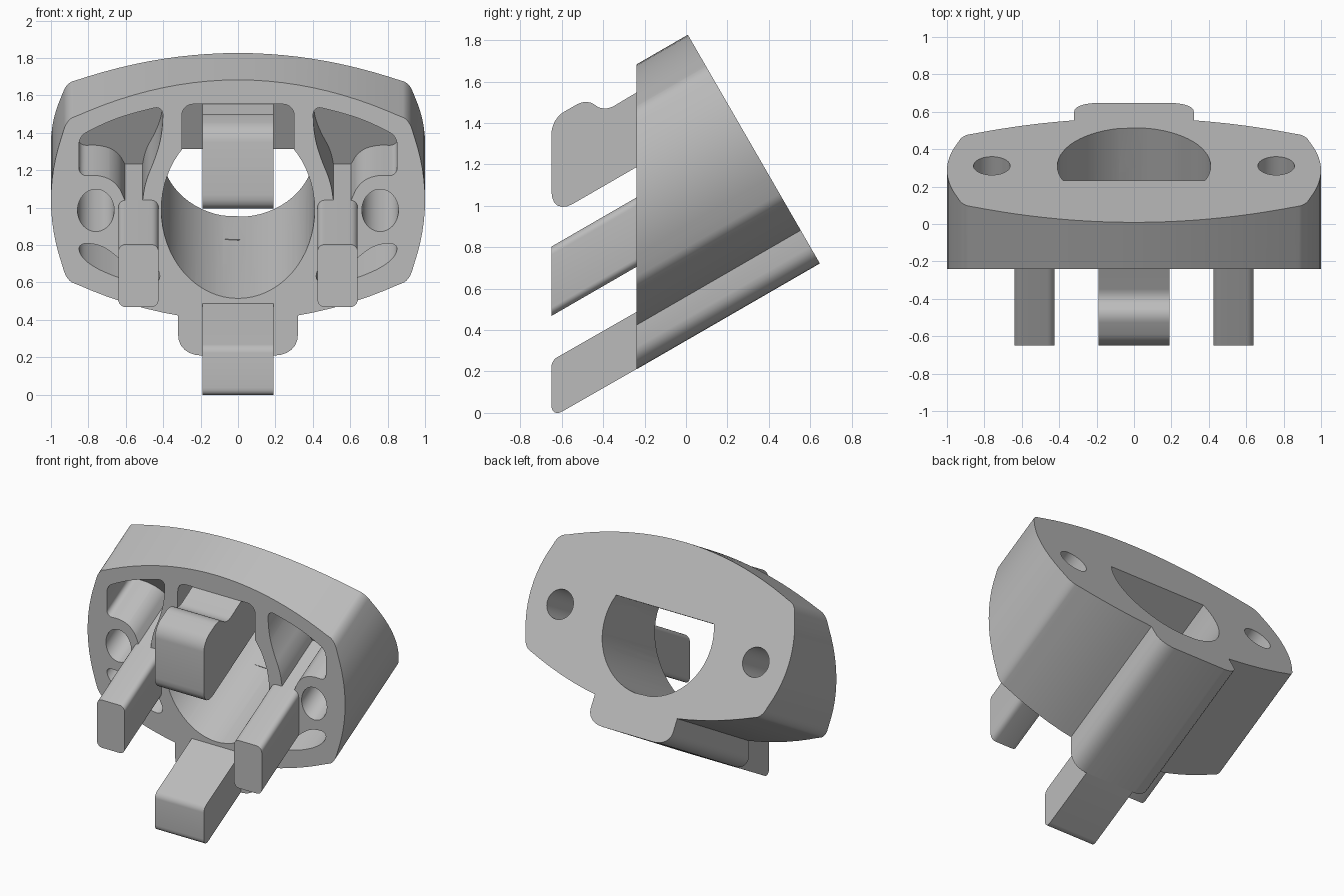
import bpy, bmesh
from math import sin, cos, pi, radians, sqrt
from mathutils import Vector

if "Cube" in bpy.data.objects:
    bpy.data.objects.remove(bpy.data.objects["Cube"])

TILT = radians(30)
AXIS = Vector((0, cos(TILT), sin(TILT)))   # every feature runs along this axis
FRONT = -0.24                              # plane of the vertical front face
BACK = 0.921                               # distance of the slanted back face

grey = bpy.data.materials.new("grey plastic")
grey.use_nodes = True
colour = (0.5, 0.5, 0.5, 1)
grey.diffuse_color = colour
grey.node_tree.nodes["Principled BSDF"].inputs["Base Color"].default_value = colour


def rounded(points, steps=6):
    """Polygon of (a, b, radius) corners with eased corners."""
    out = []
    for i, (a, b, r) in enumerate(points):
        p = Vector((a, b))
        if r == 0:
            out.append(p)
            continue
        before = Vector(points[i - 1][:2]) - p
        after = Vector(points[(i + 1) % len(points)][:2]) - p
        s = p + before.normalized() * min(r, before.length * 0.5)
        e = p + after.normalized() * min(r, after.length * 0.5)
        w = 0.75
        for k in range(steps + 1):
            t = k / steps
            u, v, q = (1 - t) ** 2, 2 * w * t * (1 - t), t * t
            out.append((s * u + p * v + e * q) / (u + v + q))
    return out


def ellipse(x, z, r, n=64):
    """Section of a round bore where it meets the front plane."""
    return [Vector((x + r * cos(2 * pi * i / n), z + r / cos(TILT) * sin(2 * pi * i / n)))
            for i in range(n)]


def loft(name, start, end):
    bm = bmesh.new()
    a = [bm.verts.new(p) for p in start]
    b = [bm.verts.new(p) for p in end]
    n = len(a)
    bm.faces.new(a)
    bm.faces.new(b[::-1])
    for i in range(n):
        j = (i + 1) % n
        bm.faces.new((a[i], b[i], b[j], a[j]))
    bmesh.ops.recalc_face_normals(bm, faces=bm.faces)
    mesh = bpy.data.meshes.new(name)
    bm.to_mesh(mesh)
    bm.free()
    mesh.materials.append(grey)
    obj = bpy.data.objects.new(name, mesh)
    bpy.context.collection.objects.link(obj)
    return obj


def tilted_prism(name, outline, y_start, wall):
    """Sweep a front outline along the axis, stopping `wall` short of the back."""
    start, end = [], []
    for p in outline:
        base = Vector((p.x, FRONT, p.y))
        start.append(base + AXIS * ((y_start - FRONT) / AXIS.y))
        end.append(base + AXIS * (BACK - wall - base.dot(AXIS)))
    return loft(name, start, end)


def side_prism(name, profile, half):
    return loft(name, [(-half, p.x, p.y) for p in profile],
                [(half, p.x, p.y) for p in profile])


def mirror(points):
    return [Vector((-p.x, p.y)) for p in points]


def smooth(obj):
    bpy.ops.object.select_all(action='DESELECT')
    obj.select_set(True)
    bpy.context.view_layer.objects.active = obj
    bpy.ops.object.shade_smooth_by_angle(angle=radians(28))


# Housing outline: bowed rounded box with a tab below, right half then mirrored
def top(x):
    return 1.683 - 0.26 * x * x


def bottom(x):
    return 0.397 + 0.26 * x * x


def side(z):
    return 1 - 0.5 * (z - 1.04) ** 2


half = rounded([(0, 0.21, 0), (0.32, 0.21, 0.12), (0.32, bottom(0.32), 0)])
half += [Vector((x, bottom(x))) for x in (0.4, 0.5, 0.6, 0.7, 0.78)]
corner = rounded([(0.85, bottom(0.85), 0), (0.915, 0.61, 0.08), (side(0.71), 0.71, 0)])
half += corner
half += [Vector((side(z), z)) for z in [0.71 + 0.66 * i / 12 for i in range(1, 12)]]
half += [Vector((p.x, 2.08 - p.y)) for p in reversed(corner)]
half += [Vector((0.08 * i, top(0.08 * i))) for i in range(10, -1, -1)]
body = tilted_prism("housing", half + mirror(half[1:-1])[::-1], FRONT, 0)

# Central bore: D-shaped through the back wall, open to a square notch in front
FLAT = 1.167
bore = ellipse(0, 0.988, 0.41)
edge = 0.41 * sqrt(1 - ((FLAT - 0.988) * cos(TILT) / 0.41) ** 2)
d_shape = [p for p in bore if p.y < FLAT - 0.01]
right = [p for p in d_shape if p.x >= 0]
right.sort(key=lambda p: p.y)
d_shape = right + [Vector((edge, FLAT)), Vector((-edge, FLAT))] + mirror(right[1:])[::-1]
notch = rounded([(-0.3, 0.9, 0), (0.3, 0.9, 0), (0.3, 1.553, 0.06), (-0.3, 1.553, 0.06)])
upper = rounded([(0.4, 1.545, 0.05), (0.62, 1.49, 0.1), (0.76, 1.43, 0.08), (0.85, 1.38, 0.04),
                 (0.85, 1.17, 0.04), (0.73, 1.175, 0.05), (0.645, 1.13, 0.06),
                 (0.605, 1.04, 0), (0.51, 1.04, 0), (0.495, 1.14, 0.06),
                 (0.435, 1.28, 0.08), (0.405, 1.4, 0.06)])
lower = rounded([(0.85, 0.81, 0.04), (0.74, 0.805, 0.05), (0.66, 0.75, 0.03), (0.62, 0.71, 0),
                 (0.45, 0.71, 0), (0.41, 0.63, 0.03), (0.44, 0.59, 0.03), (0.62, 0.615, 0.08),
                 (0.78, 0.685, 0.06), (0.85, 0.75, 0.04)])
screw = ellipse(0.76, 0.985, 0.098, 40)

cuts = [("bore", bore, 0.25), ("back_opening", d_shape, -0.2), ("notch", notch, 0.25)]
for label, outline, wall in (("upper_pocket", upper, 0.22), ("lower_pocket", lower, 0.22),
                             ("screw_hole", screw, -0.2)):
    cuts += [("left_" + label, outline, wall), ("right_" + label, mirror(outline), wall)]

for label, outline, wall in cuts:
    cutter = tilted_prism(label + "_cutter", outline, FRONT - 0.1, wall)
    cutter.hide_render = True
    bpy.context.view_layer.objects.active = body
    mod = body.modifiers.new(label, 'BOOLEAN')
    mod.operation = 'DIFFERENCE'
    mod.solver = 'EXACT'
    mod.object = cutter
    bpy.ops.object.modifier_apply(modifier=mod.name)
    bpy.data.objects.remove(cutter)
smooth(body)

# Side prongs, reaching back to the pocket floors
prong = rounded([(0.425, 0.705, 0.04), (0.64, 0.705, 0.04), (0.64, 1.04, 0.04), (0.425, 1.04, 0.04)])
smooth(tilted_prism("left_prong", prong, -0.65, 0.15))
smooth(tilted_prism("right_prong", mirror(prong), -0.65, 0.15))

# Lower tongue with a rounded nose
smooth(side_prism("lower_tongue", rounded([
    (-0.65, -0.023, 0.06), (-0.2, 0.234, 0), (-0.2, 0.51, 0), (-0.65, 0.253, 0.03)]), 0.19))

# Upper latch with a raised catch
smooth(side_prism("upper_latch", rounded([
    (-0.65, 0.95, 0.12), (0.1, 1.383, 0), (-0.05, 1.66, 0), (-0.4, 1.452, 0.06),
    (-0.475, 1.52, 0.06), (-0.65, 1.42, 0.07)]), 0.19))
